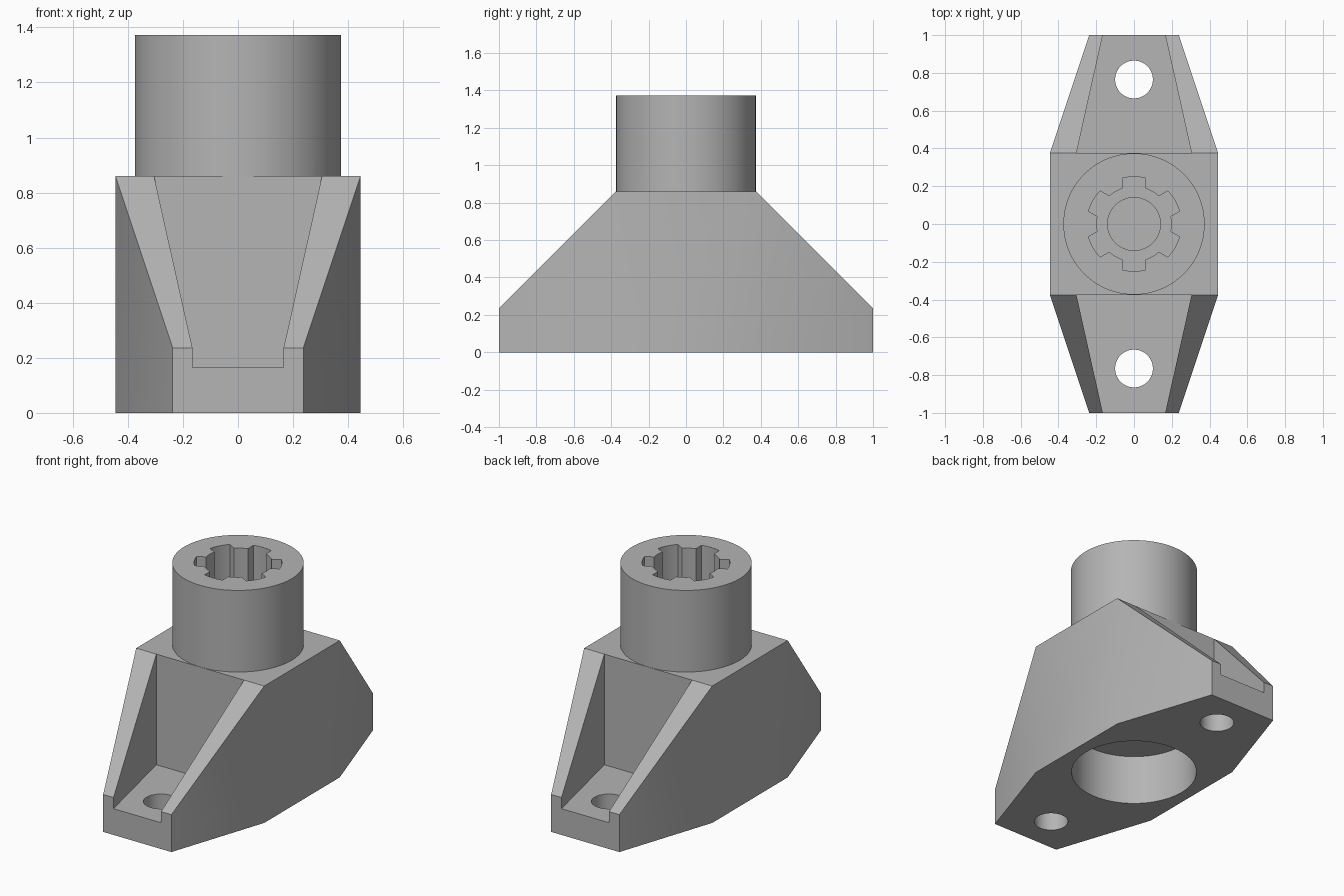
import bpy, bmesh, math
from mathutils import Vector

cube = bpy.data.objects.get("Cube")
if cube:
    bpy.data.objects.remove(cube, do_unlink=True)

grey = bpy.data.materials.new("plain grey")
grey.use_nodes = True
colour = (0.46, 0.46, 0.46, 1)
grey.diffuse_color = colour
grey.node_tree.nodes["Principled BSDF"].inputs["Base Color"].default_value = colour

WIDE, NARROW = 0.445, 0.237      # half widths at the middle and the ends
MID, TOP, LIP = 0.375, 0.86, 0.235
FLOOR, CAP = 0.165, 1.373


def finish(name, bm):
    bmesh.ops.recalc_face_normals(bm, faces=bm.faces[:])
    mesh = bpy.data.meshes.new(name)
    bm.to_mesh(mesh)
    bm.free()
    mesh.materials.append(grey)
    obj = bpy.data.objects.new(name, mesh)
    bpy.context.collection.objects.link(obj)
    return obj


def prism(name, outline, low, high):
    bm = bmesh.new()
    face = bm.faces.new([bm.verts.new((x, y, low)) for x, y in outline])
    new = bmesh.ops.extrude_face_region(bm, geom=[face])["geom"]
    verts = [v for v in new if isinstance(v, bmesh.types.BMVert)]
    bmesh.ops.translate(bm, verts=verts, vec=(0, 0, high - low))
    return finish(name, bm)


def cylinder(name, radius, low, high, y=0, sides=96):
    steps = [math.tau * i / sides for i in range(sides)]
    ring = [(radius * math.cos(a), y + radius * math.sin(a)) for a in steps]
    return prism(name, ring, low, high)


def combine(target, tool, operation):
    mod = target.modifiers.new(tool.name, "BOOLEAN")
    mod.operation, mod.solver, mod.object = operation, "EXACT", tool
    bpy.context.view_layer.objects.active = target
    bpy.ops.object.modifier_apply(modifier=mod.name)
    bpy.data.objects.remove(tool, do_unlink=True)


# Tapered base with sloping ends
bm = bmesh.new()
for sx in (-1, 1):
    for sy in (-1, 1):
        for x, y, height in ((WIDE, MID, TOP), (NARROW, 1, LIP)):
            for z in (0, height):
                bm.verts.new((sx * x, sy * y, z))
bmesh.ops.convex_hull(bm, input=bm.verts[:])
bmesh.ops.dissolve_limit(bm, angle_limit=0.01, verts=bm.verts[:], edges=bm.edges[:])
mount = finish("socket_mount", bm)

# Round collar
combine(mount, cylinder("collar", 0.374, 0.8, CAP), "UNION")

# Open pockets and bolt holes at both ends
for s in (-1, 1):
    pocket = [(-0.305, s * MID), (0.305, s * MID), (0.143, s * 1.1), (-0.143, s * 1.1)]
    combine(mount, prism("pocket", pocket, FLOOR, 1), "DIFFERENCE")
    combine(mount, cylinder("bolt_hole", 0.1, -0.1, 0.3, s * 0.765, 48), "DIFFERENCE")

# Round recess underneath
combine(mount, cylinder("bottom_recess", 0.37, -0.1, 0.32), "DIFFERENCE")

# Splined socket with six slots
outline = []
inner, outer, half = 0.197, 0.25, 0.062
a_in, a_out = math.asin(half / inner), math.asin(half / outer)
for k in range(6):
    mid = math.pi / 2 + k * math.pi / 3
    for radius, start, end in ((outer, -a_out, a_out), (inner, a_in, math.pi / 3 - a_in)):
        for i in range(7):
            a = mid + start + (end - start) * i / 6
            outline.append((radius * math.cos(a), radius * math.sin(a)))
combine(mount, prism("splined_socket", outline, TOP, CAP + 0.1), "DIFFERENCE")

# Blind hole in the socket floor
combine(mount, cylinder("blind_hole", 0.14, 0.6, 1, 0, 48), "DIFFERENCE")

bpy.ops.object.select_all(action="DESELECT")
mount.select_set(True)
bpy.context.view_layer.objects.active = mount
bpy.ops.object.shade_smooth_by_angle(angle=math.radians(30))
